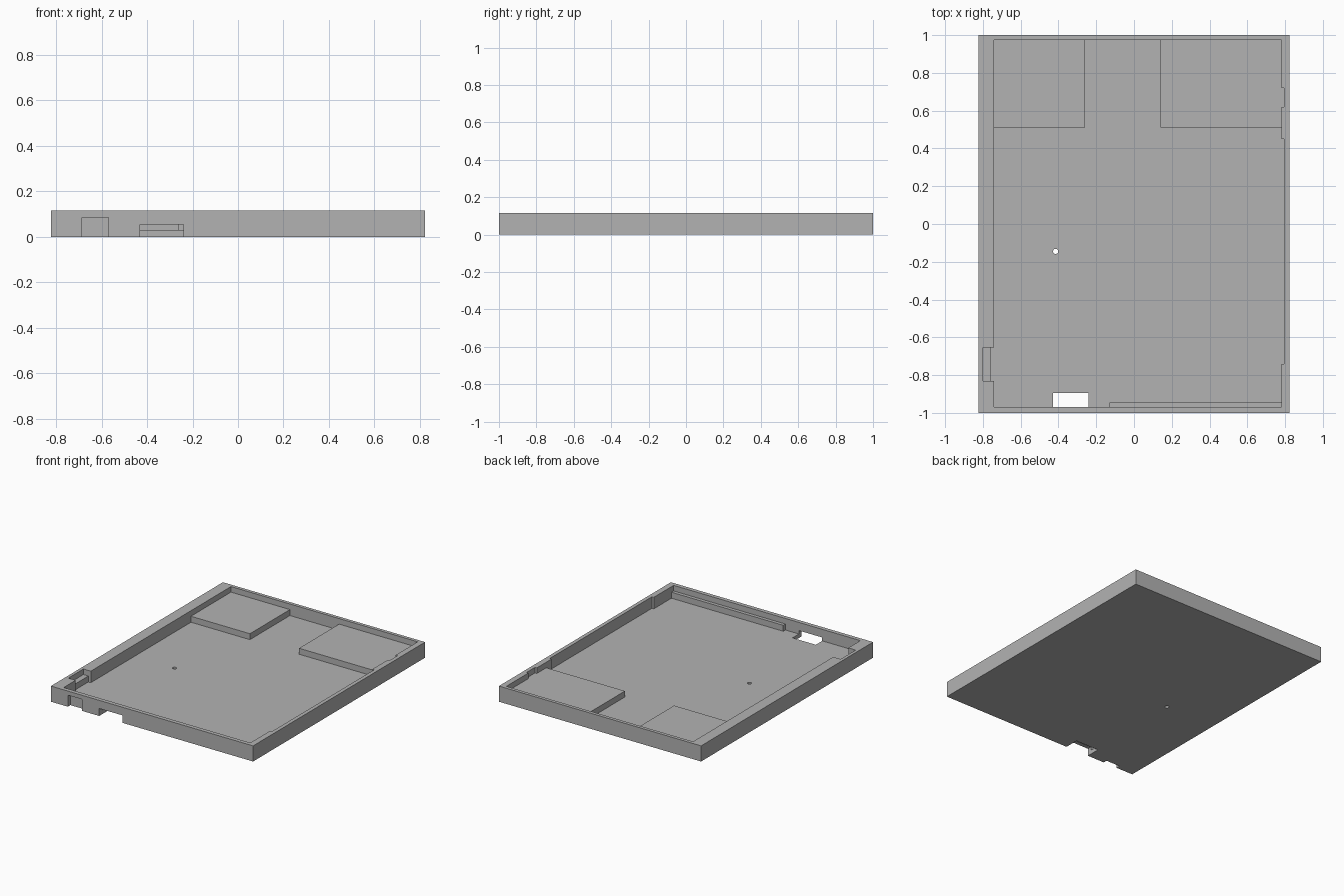
import bpy
import bmesh
from mathutils import Matrix, Vector

default = bpy.data.objects.get("Cube")
if default:
    bpy.data.objects.remove(default, do_unlink=True)

# Single grey plastic
grey = bpy.data.materials.new("grey plastic")
grey.use_nodes = True
colour = (0.45, 0.45, 0.45, 1)
grey.diffuse_color = colour
grey.node_tree.nodes["Principled BSDF"].inputs["Base Color"].default_value = colour


def add_object(name, bm):
    mesh = bpy.data.meshes.new(name)
    bm.to_mesh(mesh)
    bm.free()
    mesh.materials.append(grey)
    obj = bpy.data.objects.new(name, mesh)
    bpy.context.collection.objects.link(obj)
    return obj


def box(name, x, y, z):
    """Box given as (min, max) pairs along each axis."""
    bm = bmesh.new()
    low, high = (Vector(corner) for corner in zip(x, y, z))
    place = Matrix.Translation((low + high) / 2) @ Matrix.Diagonal((*(high - low), 1))
    bmesh.ops.create_cube(bm, size=1, matrix=place)
    return add_object(name, bm)


def cut(target, cutter):
    cutter.hide_render = True
    mod = target.modifiers.new("cut", "BOOLEAN")
    mod.operation = "DIFFERENCE"
    mod.solver = "EXACT"
    mod.object = cutter
    bpy.context.view_layer.objects.active = target
    bpy.ops.object.modifier_apply(modifier=mod.name)
    bpy.data.objects.remove(cutter, do_unlink=True)


FLOOR, STEP, TOP, ABOVE = 0.03, 0.074, 0.115, 0.2
LEFT, RIGHT, FRONT, BACK = -0.74, 0.78, -0.97, 0.975

# Tray shell and its main cavity
tray = box("tray", (-0.823, 0.823), (-1, 1), (0, TOP))
cut(tray, box("cavity", (LEFT, RIGHT), (FRONT, BACK), (FLOOR, ABOVE)))

# Shallow recesses in the +x wall
cut(tray, box("long_recess", (0.7, 0.795), (-0.74, 0.45), (FLOOR, ABOVE)))
cut(tray, box("short_recess", (0.7, 0.795), (0.62, 0.72), (STEP, ABOVE)))

# Stepped pocket in the -x wall
cut(tray, box("pocket_shelf", (-0.8, -0.7), (-0.83, -0.655), (STEP, ABOVE)))
cut(tray, box("pocket_step", (-0.76, -0.7), (-0.83, -0.655), (FLOOR, ABOVE)))

# Connector openings in the front wall
cut(tray, box("tall_opening", (-0.685, -0.57), (-1.1, FRONT), (-0.1, 0.085)))
cut(tray, box("wide_opening", (-0.43, -0.24), (-1.1, -0.895), (-0.1, 0.055)))

# Small round hole through the floor
bm = bmesh.new()
bmesh.ops.create_cone(bm, cap_ends=True, segments=16, radius1=0.014, radius2=0.014,
                      depth=0.3, matrix=Matrix.Translation((-0.415, -0.145, 0)))
cut(tray, add_object("pin_hole", bm))

# Raised pads at the back and support rib along the front
box("back_pad_right", (LEFT, -0.26), (0.51, BACK), (FLOOR, STEP))
box("back_pad_left", (0.14, RIGHT), (0.51, BACK), (FLOOR, STEP))
box("front_rib", (-0.13, RIGHT), (FRONT, -0.945), (FLOOR, STEP))
